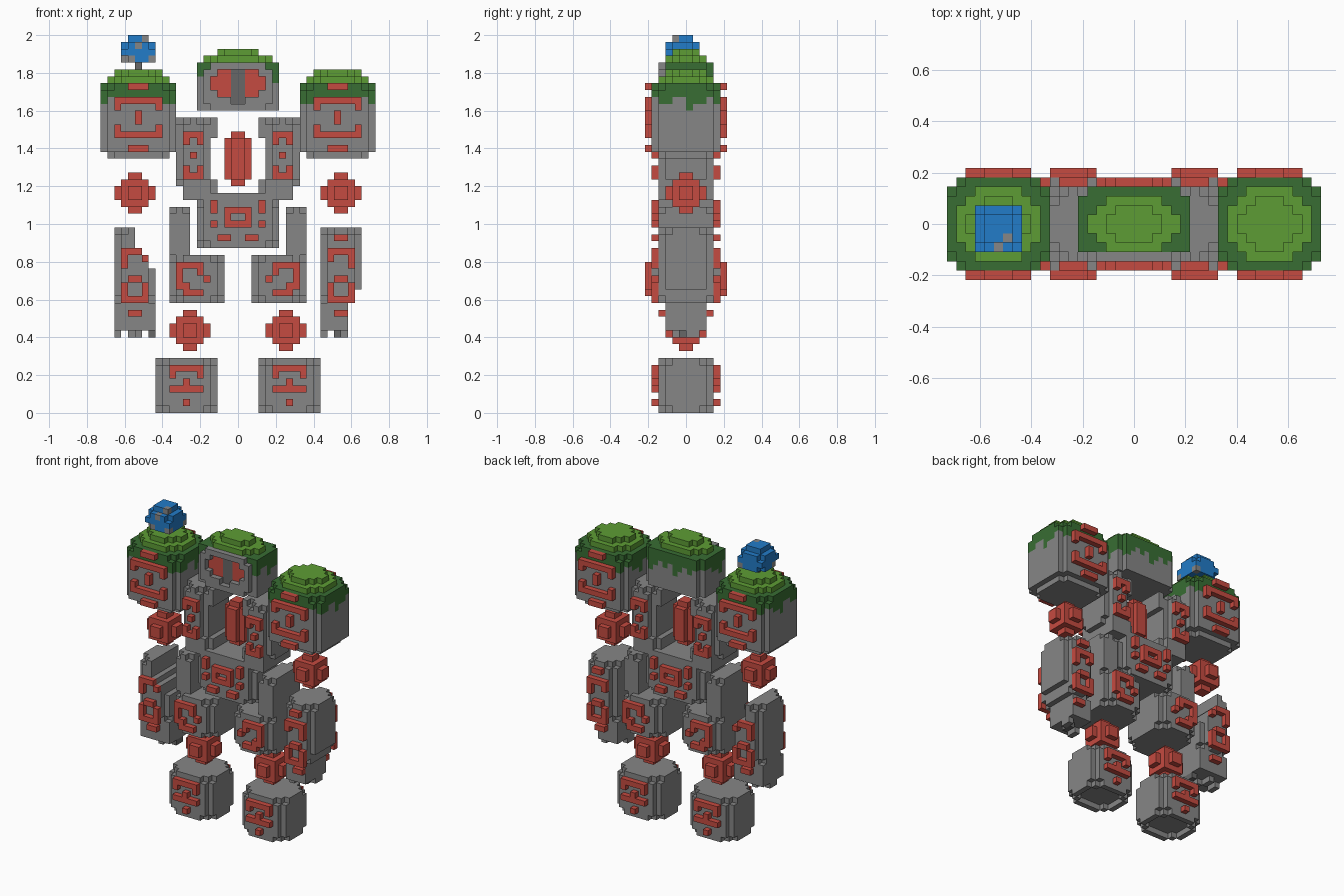
import bpy, bmesh

if "Cube" in bpy.data.objects:
    bpy.data.objects.remove(bpy.data.objects["Cube"])

V = 2 / 55  # size of one block
PALETTE = [("stone grey", (0.24, 0.24, 0.24)), ("rune red", (0.56, 0.07, 0.052)),
           ("moss light green", (0.11, 0.335, 0.035)), ("moss dark green", (0.04, 0.155, 0.033)),
           ("flower blue", (0.016, 0.2, 0.58)), ("dark grey", (0.135, 0.135, 0.135))]
GREY, RED, LIGHT, DARK, BLUE, SHADE = range(6)
mats = []
for n, c in PALETTE:
    m = bpy.data.materials.new(n)
    m.diffuse_color = (*c, 1)
    m.use_nodes = True
    m.node_tree.nodes["Principled BSDF"].inputs["Base Color"].default_value = m.diffuse_color
    mats.append(m)

# The six sides of a block: direction and corner offsets
SIDES = [((1, 0, 0), ((1, 0, 0), (1, 1, 0), (1, 1, 1), (1, 0, 1))),
         ((-1, 0, 0), ((0, 0, 0), (0, 0, 1), (0, 1, 1), (0, 1, 0))),
         ((0, 1, 0), ((0, 1, 0), (0, 1, 1), (1, 1, 1), (1, 1, 0))),
         ((0, -1, 0), ((0, 0, 0), (1, 0, 0), (1, 0, 1), (0, 0, 1))),
         ((0, 0, 1), ((0, 0, 1), (1, 0, 1), (1, 1, 1), (0, 1, 1))),
         ((0, 0, -1), ((0, 0, 0), (0, 1, 0), (1, 1, 0), (1, 0, 0)))]


def build(name, cells):
    """Skin a set of blocks with its outer faces and merge flat areas."""
    bm = bmesh.new()
    verts = {}
    for (i, j, k), mat in cells.items():
        for (dx, dy, dz), corners in SIDES:
            if (i + dx, j + dy, k + dz) in cells:
                continue
            ring = []
            for a, b, c in corners:
                p = (i + a, j + b, k + c)
                if p not in verts:
                    verts[p] = bm.verts.new([q * V for q in p])
                ring.append(verts[p])
            bm.faces.new(ring).material_index = mat
    bmesh.ops.dissolve_limit(bm, angle_limit=0.01, verts=bm.verts[:], edges=bm.edges[:],
                             delimit={'MATERIAL'})
    me = bpy.data.meshes.new(name)
    bm.to_mesh(me)
    bm.free()
    for m in mats:
        me.materials.append(m)
    bpy.context.collection.objects.link(bpy.data.objects.new(name, me))


def flip(cells):
    return {(-1 - i, j, k): m for (i, j, k), m in cells.items()}


def pair(name, cells):
    build("left_" + name, cells)
    build("right_" + name, flip(cells))


def box(x0, x1, y0, y1, z0, z1, mat=GREY, keep=lambda a, b, c: True):
    """Solid block; keep() gets the depth of a cell below the x, y and z sides."""
    return {(i, j, k): mat for i in range(x0, x1) for j in range(y0, y1) for k in range(z0, z1)
            if keep(min(i - x0, x1 - 1 - i), min(j - y0, y1 - 1 - j), min(k - z0, z1 - 1 - k))}


def chipped(a, b, c):
    return a + b > 0 and a + b + c > 1


def runes(cells, depth, rects):
    """Raised red plates on front and back: rects are x0, x1, z0, z1."""
    for x0, x1, z0, z1 in rects:
        cells.update(box(x0, x1, -depth - 1, -depth, z0, z1, RED))
        cells.update(box(x0, x1, depth, depth + 1, z0, z1, RED))


def ball(x, z):
    return {(x + i, j, z + k): RED for i in range(-3, 3) for j in range(-3, 3) for k in range(-3, 3)
            if (i + .5) ** 2 + (j + .5) ** 2 + (k + .5) ** 2 < 7}


# Feet, hollow underneath
foot = box(-12, -3, -4, 4, 0, 8, keep=chipped)
for c in box(-11, -4, -3, 3, 0, 1, keep=lambda a, b, c: a + b > 0):
    foot.pop(c, None)
runes(foot, 4, [(-10, -5, 6, 7), (-10, -9, 5, 6), (-6, -5, 5, 6), (-8, -7, 4, 5),
                (-10, -5, 3, 4), (-8, -7, 1, 2)])
pair("foot", foot)

# Knee and elbow joints
pair("knee", ball(-7, 12))
pair("elbow", ball(-15, 32))

# Thighs with hip columns
thigh = box(-10, -2, -5, 5, 16, 23, keep=chipped)
thigh.update(box(-10, -7, -4, 4, 22, 30, keep=lambda a, b, c: a + b + c > 0))
runes(thigh, 5, [(-9, -5, 21, 22), (-9, -8, 18, 21), (-8, -7, 18, 19), (-8, -5, 17, 18),
                 (-6, -5, 20, 21), (-5, -4, 19, 20)])
pair("thigh", thigh)

# Torso: waist block and two chest columns
torso = box(-6, 6, -4, 4, 24, 31, keep=chipped)
torso.update(box(-5, 5, -4, 4, 30, 32))
runes(torso, 4, [(-2, 2, 29, 30), (-2, 2, 27, 28), (-2, -1, 28, 29), (1, 2, 28, 29)])
chest = box(-9, -4, -4, 4, 33, 43, keep=chipped)
chest.update(box(-8, -4, -4, 4, 31, 34))
chest.update(box(-4, -3, -3, 3, 40, 43))
chest.update(box(-4, -3, -3, 3, 32, 34))
runes(chest, 4, [(-8, -5, 40, 41), (-8, -7, 39, 40), (-6, -5, 39, 40), (-7, -6, 37, 38),
                 (-8, -5, 34, 35), (-8, -7, 35, 36), (-6, -5, 35, 36),
                 (-4, -3, 29, 31), (-4, -3, 27, 28), (-3, -1, 25, 26)])
torso.update(chest)
torso.update(flip(chest))
build("torso", torso)

# Floating core
build("core", box(-2, 2, -2, 2, 33, 41, RED, lambda a, b, c: (a > 0) + (b > 0) + (c > 0) > 1 or c > 1 and a + b > 0))

# Forearms, the left one broken at its top and the right one at its wrist
arm = box(-18, -12, -4, 4, 16, 27, keep=chipped)
arm.update(box(-18, -12, -3, 3, 12, 16))
arm_runes = [(-16, -14, 25, 26), (-17, -13, 23, 24), (-17, -16, 21, 23), (-14, -13, 22, 23),
             (-16, -14, 19, 20), (-17, -13, 16, 17), (-17, -16, 17, 19), (-14, -13, 17, 19)]
runes(arm, 4, arm_runes)
runes(arm, 3, [(-16, -14, 14, 15)])


def stubs(cells, spots):
    for x, y, mat in spots:
        cells.update(box(x, x + 1, y, y + 2, 11, 12, mat))


limit = {26: -15, 25: -15, 24: -15, 23: -14, 22: -13, 21: -13}
left = {c: m for c, m in arm.items() if c[0] < limit.get(c[2], -12) and not (c[2] == 25 and m == RED)}
stubs(left, [(-18, -1, GREY), (-16, 0, GREY), (-15, -2, GREY), (-13, -1, SHADE)])
build("left_forearm", left)
right = {c: m for c, m in flip(arm).items() if c[0] < (16 if c[2] < 16 else 17 if c[2] < 18 else 18)}
stubs(right, [(12, -2, GREY), (14, -1, SHADE), (15, 0, GREY)])
build("right_forearm", right)


# Shoulders with a mossy dome and dripping edge
def shoulder_cell(i, j, k):
    a, b = min(i + 20, -10 - i), min(j + 5, 4 - j)
    if k == 49:
        return LIGHT if a > 1 and b > 1 and a + b > 5 else None
    if k == 48:
        return LIGHT if a > 0 and b > 0 and a + b > 3 else None
    if a + b < (2 if k == 47 else 1) or k == 37 and (a == 0 or b == 0 or a + b < 3):
        return None
    drip = 46 if a > 2 else (44, 46, 45, 46, 45)[(i + 2 * j) % 5]
    return DARK if k >= drip else GREY


shoulder = {c: shoulder_cell(*c) for c in box(-20, -9, -5, 5, 37, 50)}
shoulder = {c: m for c, m in shoulder.items() if m is not None}
runes(shoulder, 5, [(-16, -13, 47, 48), (-18, -11, 45, 46), (-18, -17, 44, 45), (-12, -11, 44, 45),
                    (-15, -14, 42, 44), (-18, -11, 40, 41), (-18, -17, 41, 42), (-12, -11, 41, 42),
                    (-16, -13, 38, 39)])
pair("shoulder", shoulder)

# Head: mossy skull, stone visor frame, recessed eyes and nose
head = box(-6, 6, -3, 4, 44, 51, keep=lambda a, b, c: a + b > 0)
head.update(box(-6, 6, -3, -2, 44, 51))
for (i, j, k) in head:
    if k >= 50 or k >= (47, 49, 48, 49, 48)[(i + 2 * j) % 5]:
        head[i, j, k] = DARK
head.update(box(-5, 5, -3, 3, 51, 52, LIGHT, lambda a, b, c: a + b > 1))
head.update(box(-3, 3, -2, 2, 52, 53, LIGHT, lambda a, b, c: a + b > 0))
head.update(box(-5, 5, -4, -3, 44, 51, GREY, lambda a, b, c: a + c > 0))
face = box(-3, 3, -3, -2, 46, 50, RED)
face.update(box(-4, 4, -3, -2, 47, 49, RED))
face.update(box(-1, 1, -3, -2, 45, 50, SHADE))
for (i, j, k) in face:
    head.pop((i, -4, k), None)
head.update(face)
build("head", head)

# Blue flower on the left shoulder
flower = box(-17, -12, -3, 2, 51, 54, BLUE, lambda a, b, c: a + b > 0 or c == 1)
flower.update(box(-16, -13, -2, 1, 54, 55, BLUE))
for c in [(-14, -2, 54), (-15, -3, 53), (-16, -3, 51), (-13, -3, 51), (-17, -2, 51), (-13, 1, 51)]:
    flower[c] = GREY
flower.update(box(-15, -14, -1, 0, 50, 51, SHADE))
build("flower", flower)
